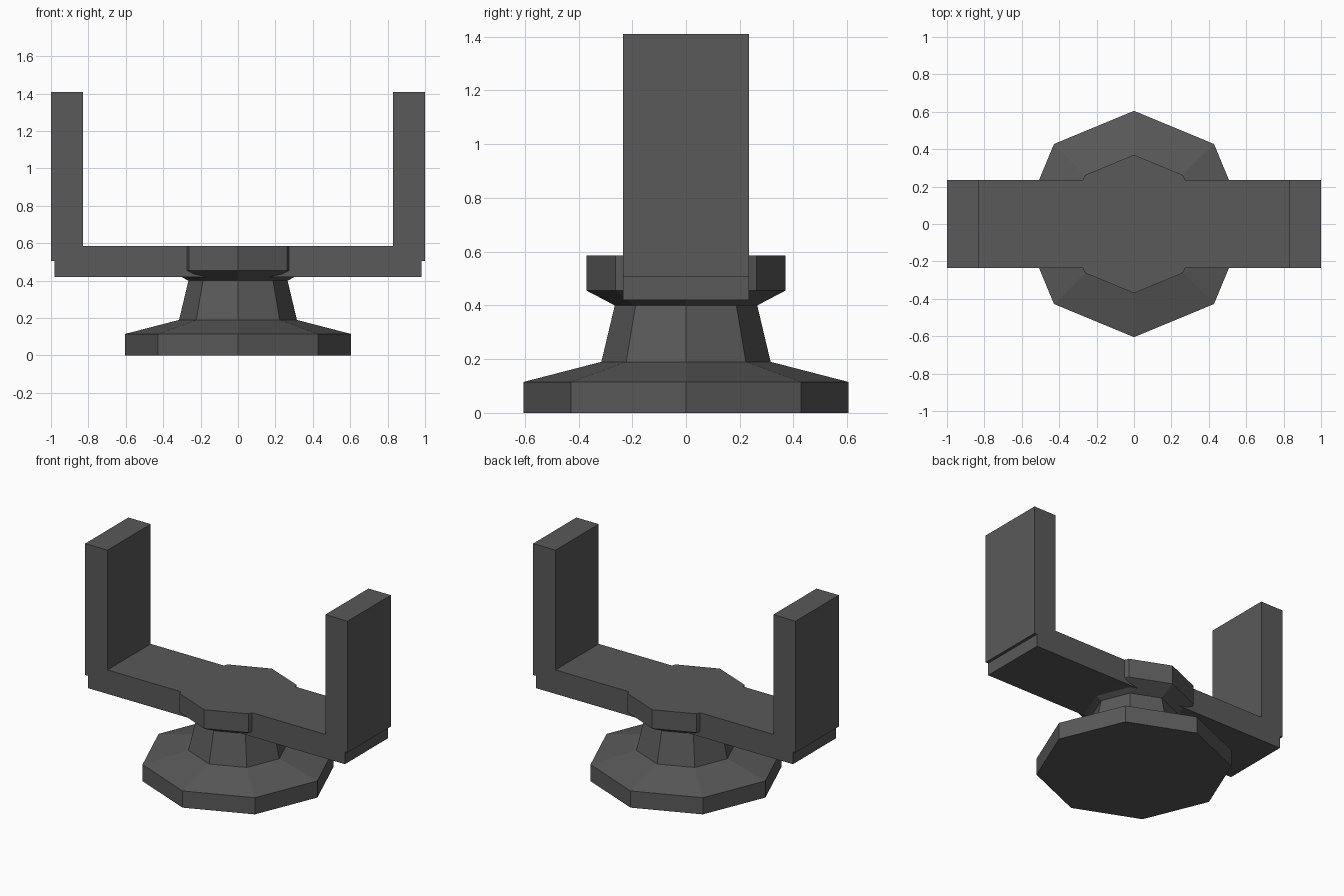
import bpy, bmesh, math

if "Cube" in bpy.data.objects:
    bpy.data.objects.remove(bpy.data.objects["Cube"])

grey = bpy.data.materials.new("dark_grey")
grey.diffuse_color = (0.1, 0.1, 0.1, 1)
grey.use_nodes = True
grey.node_tree.nodes["Principled BSDF"].inputs["Base Color"].default_value = grey.diffuse_color


def finish(name, bm):
    bmesh.ops.recalc_face_normals(bm, faces=bm.faces[:])
    mesh = bpy.data.meshes.new(name)
    bm.to_mesh(mesh)
    bm.free()
    mesh.materials.append(grey)
    obj = bpy.data.objects.new(name, mesh)
    bpy.context.collection.objects.link(obj)
    return obj


def lathe(name, profile, sides=8):
    """Closed faceted solid from (radius, height) pairs."""
    bm = bmesh.new()
    rings = []
    for r, z in profile:
        angles = [2 * math.pi * i / sides for i in range(sides)]
        rings.append([bm.verts.new((r * math.cos(a), r * math.sin(a), z)) for a in angles])
    for low, high in zip(rings, rings[1:]):
        for i in range(sides):
            j = (i + 1) % sides
            bm.faces.new((low[i], low[j], high[j], high[i]))
    bm.faces.new(rings[0])
    bm.faces.new(rings[-1])
    return finish(name, bm)


def extrude_y(name, outline, half_depth):
    """Solid from an (x, z) outline, centred on y = 0."""
    bm = bmesh.new()
    face = bm.faces.new([bm.verts.new((x, -half_depth, z)) for x, z in outline])
    moved = bmesh.ops.extrude_face_region(bm, geom=[face])["geom"]
    verts = [v for v in moved if isinstance(v, bmesh.types.BMVert)]
    bmesh.ops.translate(bm, verts=verts, vec=(0, 2 * half_depth, 0))
    return finish(name, bm)


# Octagonal foot, tapered neck and flared hub
lathe("pedestal", [(0.605, 0), (0.605, 0.115), (0.315, 0.19),
                   (0.265, 0.40), (0.37, 0.455), (0.37, 0.585)])

# U-shaped bracket with a small step under each upright
right = [(0.98, 0.42), (0.98, 0.505), (1.0, 0.505), (1.0, 1.41), (0.83, 1.41), (0.83, 0.585)]
left = [(-x, z) for x, z in reversed(right)]
extrude_y("fork_bracket", right + left, 0.235)
